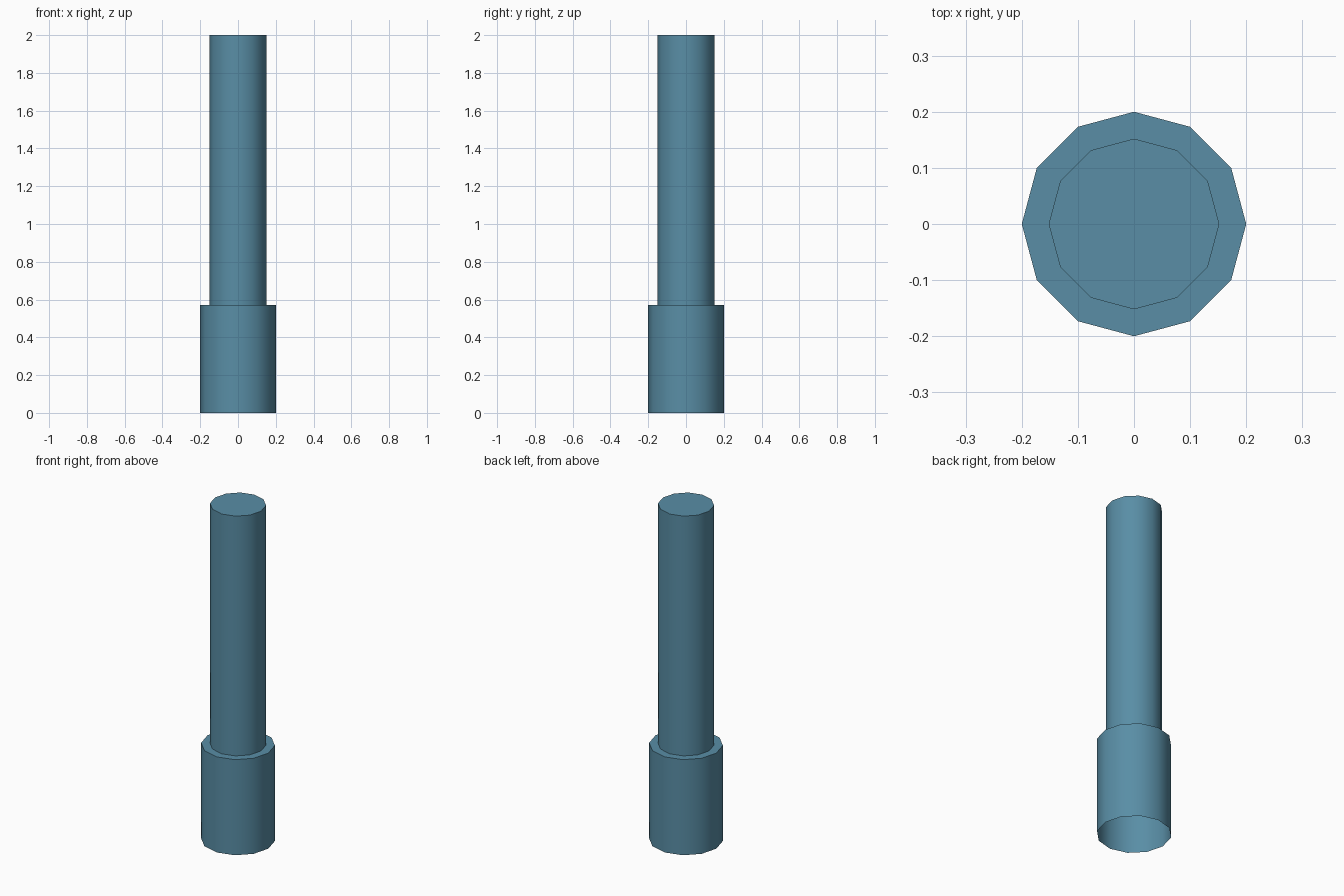
import bpy, bmesh
from math import cos, sin, tau, radians

if "Cube" in bpy.data.objects:
    bpy.data.objects.remove(bpy.data.objects["Cube"])

SIDES = 12


def lathe(name, profile):
    """Revolve (radius, z) points into an open-bottomed tube with a capped top."""
    bm = bmesh.new()
    rings = [[bm.verts.new((r * cos(tau * i / SIDES), r * sin(tau * i / SIDES), z))
              for i in range(SIDES)] for r, z in profile]
    for low, high in zip(rings, rings[1:]):
        for i in range(SIDES):
            j = (i + 1) % SIDES
            bm.faces.new((low[i], low[j], high[j], high[i]))
    bm.faces.new(rings[-1])
    mesh = bpy.data.meshes.new(name)
    bm.to_mesh(mesh)
    bm.free()
    obj = bpy.data.objects.new(name, mesh)
    bpy.context.collection.objects.link(obj)
    bpy.context.view_layer.objects.active = obj
    obj.select_set(True)
    bpy.ops.object.shade_smooth_by_angle(angle=radians(40))
    return obj


# Wide hollow sleeve, flat shoulder, then the slimmer capped shaft
post = lathe("stepped_post", [(0.2, 0), (0.2, 0.57), (0.152, 0.57), (0.152, 2)])

# Blue-grey paint
paint = bpy.data.materials.new("blue_paint")
paint.diffuse_color = (0.1, 0.27, 0.38, 1)
paint.use_nodes = True
paint.node_tree.nodes["Principled BSDF"].inputs["Base Color"].default_value = paint.diffuse_color
post.data.materials.append(paint)
